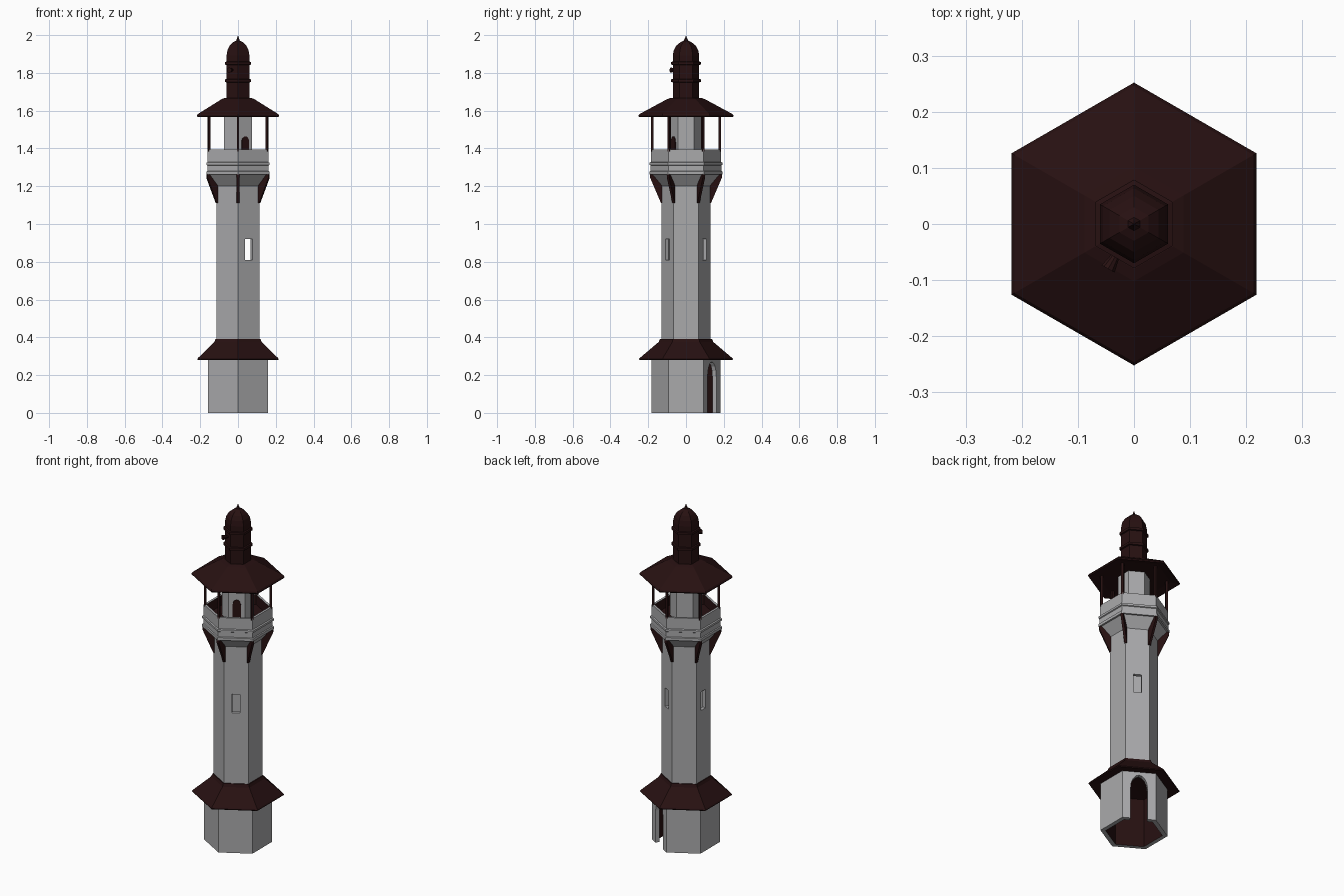
import bpy, bmesh, math
from mathutils import Vector, Matrix

if "Cube" in bpy.data.objects:
    bpy.data.objects.remove(bpy.data.objects["Cube"])


def material(name, col):
    m = bpy.data.materials.new(name)
    m.diffuse_color = (*col, 1)
    m.use_nodes = True
    m.node_tree.nodes["Principled BSDF"].inputs["Base Color"].default_value = m.diffuse_color
    return m


STONE = material("grey_stone", (0.40, 0.40, 0.41))
BROWN = material("dark_brown_wood", (0.020, 0.0052, 0.0055))


def finish(name, bm, mats):
    bmesh.ops.remove_doubles(bm, verts=bm.verts, dist=1e-5)
    bmesh.ops.recalc_face_normals(bm, faces=bm.faces)
    me = bpy.data.meshes.new(name)
    bm.to_mesh(me)
    bm.free()
    for m in mats:
        me.materials.append(m)
    ob = bpy.data.objects.new(name, me)
    bpy.context.collection.objects.link(ob)
    return ob


def hexa(name, profile, mats, closed=False, second=()):
    """Six-sided lathe with corners on the y axis; segments in 'second' use slot 1."""
    bm = bmesh.new()
    rings = []
    for r, z in profile:
        if r == 0:
            rings.append([bm.verts.new((0, 0, z))] * 6)
        else:
            rings.append([bm.verts.new((r * math.cos(math.radians(30 + 60 * k)),
                                        r * math.sin(math.radians(30 + 60 * k)), z))
                          for k in range(6)])
    n = len(rings)
    for i in range(n if closed else n - 1):
        a, b = rings[i], rings[(i + 1) % n]
        for k in range(6):
            j = (k + 1) % 6
            vs = list(dict.fromkeys((a[k], a[j], b[j], b[k])))
            f = bm.faces.new(vs)
            f.material_index = 1 if i in second else 0
    return finish(name, bm, mats)


def prism(name, outline, mat, depth, xf):
    """Extrude an outline in the local xz plane, centred on local y."""
    bm = bmesh.new()
    lo = [bm.verts.new(xf @ Vector((x, -depth / 2, z))) for x, z in outline]
    hi = [bm.verts.new(xf @ Vector((x, depth / 2, z))) for x, z in outline]
    bm.faces.new(lo)
    bm.faces.new(hi[::-1])
    for i in range(len(lo)):
        j = (i + 1) % len(lo)
        bm.faces.new((lo[i], lo[j], hi[j], hi[i]))
    return finish(name, bm, [mat])


def on_face(deg, dist):
    """Frame whose y axis points outwards along a face normal."""
    return Matrix.Rotation(math.radians(deg - 90), 4, 'Z') @ Matrix.Translation((0, dist, 0))


def arch(w, z0, spring, top, n=8):
    pts = [(-w, z0), (w, z0)]
    for i in range(n + 1):
        a = math.pi * i / n
        pts.append((w * math.cos(a), spring + (top - spring) * math.sin(a)))
    return pts


def cut(ob, cutter):
    mod = ob.modifiers.new("cut", 'BOOLEAN')
    mod.operation = 'DIFFERENCE'
    mod.solver = 'EXACT'
    mod.object = cutter
    dg = bpy.context.evaluated_depsgraph_get()
    dg.update()
    me = bpy.data.meshes.new_from_object(ob.evaluated_get(dg))
    ob.modifiers.clear()
    ob.data = me
    bpy.data.objects.remove(cutter)


# hollow base with a doorway
base = hexa("base_wall", [(.183, 0), (.183, .30), (.155, .30), (.155, 0)],
            [STONE, BROWN], True, (2,))
cut(base, prism("door_cutter", arch(.046, -.05, .19, .27), STONE, .08, on_face(60, .15)))

# lower skirt roof
hexa("lower_roof", [(0, .30), (.17, .29), (.246, .28), (.249, .285), (.243, .292),
                    (.145, .375), (.137, .392), (0, .392)], [BROWN])

# hollow shaft with three slit windows
shaft = hexa("shaft", [(.131, .385), (.131, 1.27), (.108, 1.27), (.108, .385)], [STONE], True)
for d in (60, 180, -60):
    slit = [(-.022, .81), (.022, .81), (.022, .92), (-.022, .92)]
    cut(shaft, prism("slit_cutter", slit, STONE, .07, on_face(d, .105)))

# flare, ringed balcony and parapet, with a wooden deck
hexa("balcony", [(.129, 1.20), (.181, 1.262), (.193, 1.262), (.193, 1.278), (.187, 1.281),
                 (.187, 1.310), (.193, 1.313), (.193, 1.325), (.185, 1.328), (.185, 1.394),
                 (.170, 1.394), (.170, 1.335), (0, 1.335)],
     [STONE, BROWN], second=(10, 11))

# corner brackets and balcony posts
for k in range(6):
    a = 30 + 60 * k
    rot = Matrix.Rotation(math.radians(a), 4, 'Z')
    prism("bracket", [(.12, 1.11), (.132, 1.11), (.190, 1.245), (.190, 1.264), (.12, 1.264)],
          BROWN, .014, rot)
    prism("post", [(.171, 1.385), (.184, 1.385), (.184, 1.585), (.171, 1.585)],
          BROWN, .013, rot)

# upper chamber with its door
hexa("upper_chamber", [(.087, 1.33), (.087, 1.60)], [STONE])
prism("upper_door", arch(.022, 1.335, 1.435, 1.464), BROWN, .008, on_face(-60, .0755))

# upper roof
hexa("upper_roof", [(0, 1.585), (.20, 1.577), (.248, 1.567), (.252, 1.573), (.246, 1.582),
                    (.102, 1.660), (.08, 1.668), (0, 1.668)], [BROWN])

# turret, ring mouldings, dome and spike
hexa("turret", [(.070, 1.66), (.070, 1.75), (.079, 1.752), (.079, 1.766), (.070, 1.768),
                (.070, 1.842), (.079, 1.844), (.079, 1.858), (.070, 1.860),
                (.070, 1.892), (.064, 1.922), (.050, 1.946), (.030, 1.962),
                (.012, 1.970), (.006, 1.982), (0, 2.0)], [BROWN])

# small horn on the turret side
bm = bmesh.new()
bmesh.ops.create_cone(bm, cap_ends=True, segments=10, radius1=.006, radius2=.014, depth=.035,
                      matrix=on_face(-120, .075) @ Matrix.Translation((0, 0, 1.815))
                      @ Matrix.Rotation(-math.pi / 2, 4, 'X'))
finish("horn", bm, [BROWN])
